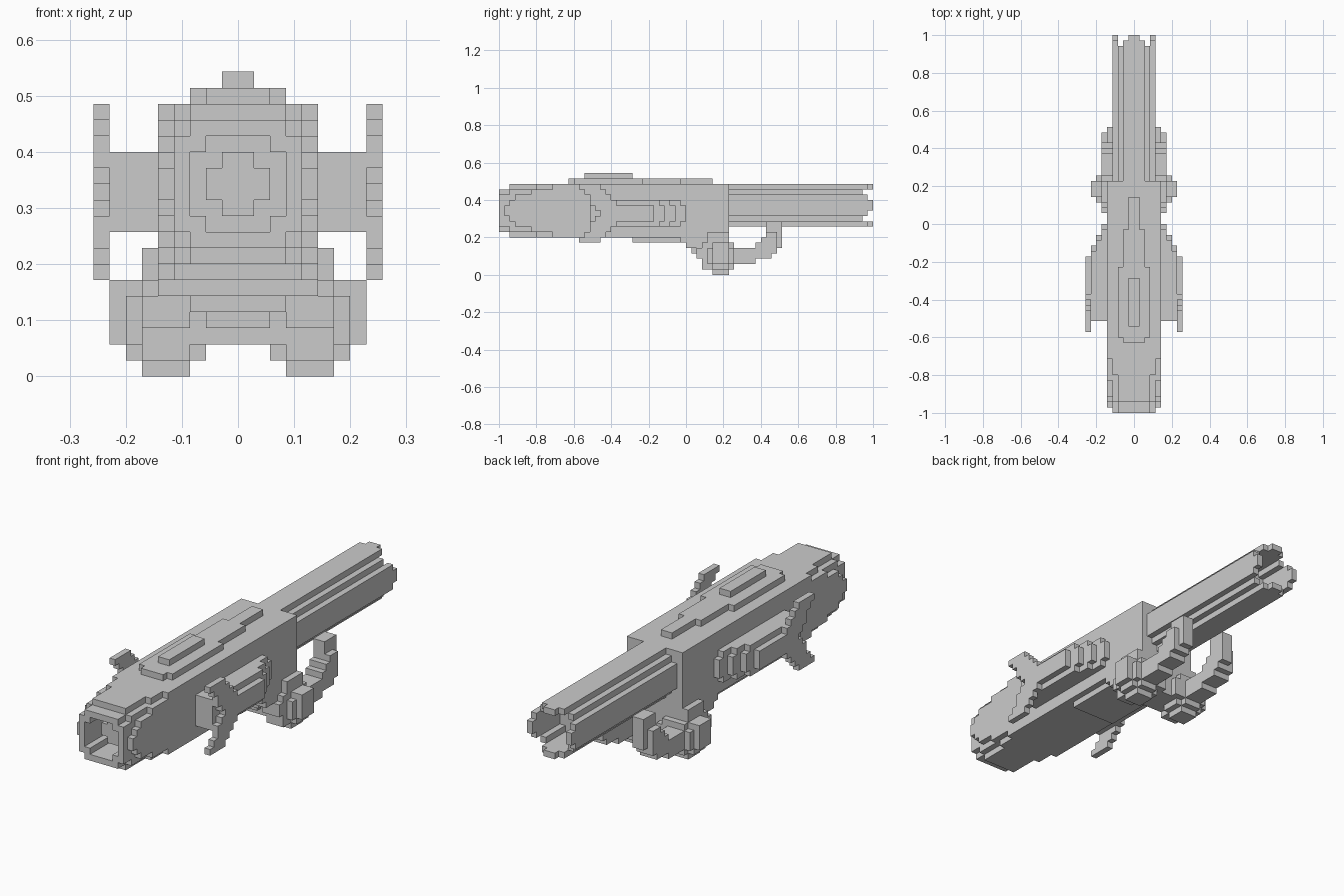
import bpy, bmesh, math
from mathutils import Vector

if "Cube" in bpy.data.objects:
    bpy.data.objects.remove(bpy.data.objects["Cube"])

U = 1 / 35  # edge of one block
parts = {}


def box(part, x0, x1, y0, y1, z0, z1):
    """Fill blocks on the right side and mirror them to the left."""
    cells = parts.setdefault(part, set())
    for x in range(x0, x1):
        for y in range(y0, y1):
            for z in range(z0, z1):
                cells.add((x, y, z))
                cells.add((-1 - x, y, z))


def rows(part, i, k, y0, y1, mid):
    """Lengthwise bar at column i, mirrored above and below the height mid."""
    box(part, i, i + 1, y0, y1, mid + k, mid + k + 1)
    box(part, i, i + 1, y0, y1, mid - 1 - k, mid - k)


# main hull
box("hull", 0, 5, -25, 8, 7, 17)

# rounded nose: first y of each column, by distance from the centre line
starts = [[-35, -35, -35, -35, -33]] * 2 + [
    [-35, -35, -35, -35, -33], [-35, -35, -35, -33, -28], [-34, -33, -32, -29, -25]]
for i, col in enumerate(starts):
    for k, y0 in enumerate(col):
        hole = (i < 3 and k < 2) or (i < 2 and k < 3)
        plug = (i < 1 and k < 2) or (i < 2 and k < 1)
        if plug:
            rows("nose_core", i, k, -32, -25, 12)
        else:
            rows("nose", i, k, -30 if hole else y0, -25, 12)

# stepped octagonal barrel with a notched open muzzle
ends = {(0, 3): 35, (1, 3): 34, (2, 2): 33, (3, 1): 34, (3, 0): 35}
for i in range(4):
    for k in range(4):
        if i + k < 5:
            rows("barrel", i, k, 8, ends.get((i, k), 28), 13)

# raised spine
box("spine", 0, 3, -21, -8, 17, 18)
box("spine", 0, 2, -22, -1, 17, 18)
box("spine", 0, 1, -22, 5, 17, 18)
box("spine_cap", 0, 1, -19, -10, 18, 19)

# side pods, stepping back toward the rear
for i, end in ((5, 0), (6, -2), (7, -4)):
    box("side_pods", i, i + 1, -18, end, 10, 13)
    box("side_pods", i, i + 1, -18, end - 1, 9, 14)
box("side_pod_plates", 8, 9, -16, -6, 10, 13)

# crescent fins outside the pods
for k, (a, b) in enumerate([(-16, -13), (-17, -13), (-18, -13),
                            (-18, -14), (-19, -15), (-20, -16)]):
    for z in {11 + k, 11 - k}:
        box("crescent_fins", 8, 9, a, b, z, z + 1)

# belly plate and keel
box("belly_plate", 0, 4, -10, 0, 6, 7)
box("keel", 0, 5, -1, 8, 6, 7)
box("keel", 0, 5, 0, 8, 5, 6)
box("keel", 0, 3, 1, 8, 4, 5)
box("keel", 0, 2, 2, 8, 3, 4)
box("keel", 0, 2, 3, 8, 2, 3)

# rounded knuckles under the hull
for b in [(3, 6, 5, 8, 0, 1), (2, 7, 5, 8, 1, 2), (3, 6, 3, 9, 1, 2),
          (1, 8, 5, 8, 2, 6), (1, 7, 4, 9, 2, 5), (2, 6, 3, 9, 2, 6),
          (3, 6, 2, 9, 3, 5), (3, 6, 4, 8, 6, 8)]:
    box("knuckles", *b)

# looped guards running from the knuckles up to the barrel
for y0, y1, z0, z1 in [(9, 13, 2, 3), (9, 16, 3, 4), (9, 17, 4, 5),
                       (13, 17, 5, 6), (14, 17, 6, 7), (15, 17, 7, 8)]:
    box("guards", 3, 6, y0, y1, z0, z1)
box("guards", 3, 5, 15, 18, 5, 10)

# skin every part, leaving out faces buried between blocks
solid = set().union(*parts.values())
AXES = [Vector((1, 0, 0)), Vector((0, 1, 0)), Vector((0, 0, 1))]
for name, cells in parts.items():
    bm = bmesh.new()
    verts = {}
    for c in sorted(cells):
        for a in range(3):
            for s in (1, -1):
                n = list(c)
                n[a] += s
                if tuple(n) in solid:
                    continue
                u, v = AXES[(a + 1) % 3], AXES[(a + 2) % 3]
                o = Vector(c) + (AXES[a] if s > 0 else Vector())
                loop = [o, o + u, o + u + v, o + v]
                if s < 0:
                    loop.reverse()
                quad = []
                for p in loop:
                    key = tuple(round(q) for q in p)
                    if key not in verts:
                        verts[key] = bm.verts.new(Vector(key) * U)
                    quad.append(verts[key])
                bm.faces.new(quad)
    bmesh.ops.dissolve_limit(bm, angle_limit=math.radians(1),
                             verts=bm.verts[:], edges=bm.edges[:])
    mesh = bpy.data.meshes.new(name)
    bm.to_mesh(mesh)
    bm.free()
    bpy.context.collection.objects.link(bpy.data.objects.new(name, mesh))
